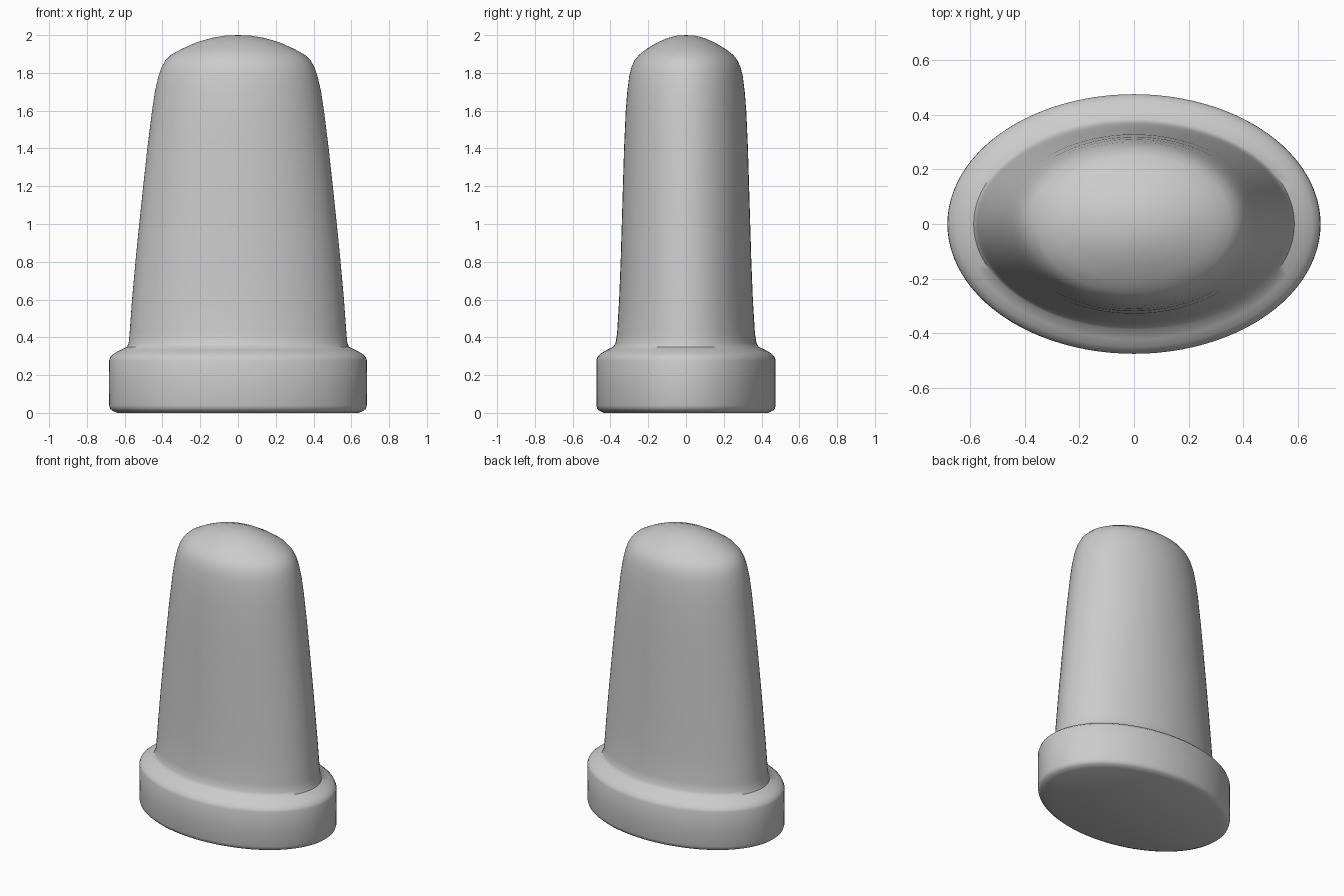
import bpy, bmesh, math

SEGMENTS = 96

# Oval profile from bottom to top: (half width x, half depth y, height z)
PROFILE = [
    (0.640, 0.435, 0.000), (0.665, 0.460, 0.012), (0.677, 0.470, 0.022), (0.682, 0.475, 0.040),
    (0.683, 0.475, 0.160), (0.682, 0.475, 0.280), (0.675, 0.468, 0.298),
    (0.655, 0.450, 0.315), (0.625, 0.422, 0.332), (0.587, 0.385, 0.350),
    (0.579, 0.373, 0.370), (0.574, 0.365, 0.420), (0.561, 0.354, 0.600),
    (0.543, 0.346, 0.800), (0.523, 0.340, 1.000), (0.502, 0.334, 1.200),
    (0.480, 0.328, 1.400), (0.455, 0.319, 1.600), (0.440, 0.311, 1.700),
    (0.422, 0.301, 1.780), (0.405, 0.289, 1.830), (0.385, 0.273, 1.865),
    (0.355, 0.250, 1.895), (0.300, 0.210, 1.926), (0.220, 0.150, 1.962),
    (0.140, 0.095, 1.985), (0.070, 0.048, 1.997),
]


def ring(bm, rx, ry, z):
    angles = [2 * math.pi * i / SEGMENTS for i in range(SEGMENTS)]
    return [bm.verts.new((rx * math.cos(a), ry * math.sin(a), z)) for a in angles]


# Flanged oval base and tapered, domed body as one continuous skin
bm = bmesh.new()
rings = [ring(bm, *p) for p in PROFILE]
for low, high in zip(rings, rings[1:]):
    for i in range(SEGMENTS):
        j = (i + 1) % SEGMENTS
        bm.faces.new((low[i], low[j], high[j], high[i]))

# Flat underside and dome tip
bm.faces.new(rings[0][::-1])
tip = bm.verts.new((0, 0, 2.0))
for i in range(SEGMENTS):
    bm.faces.new((rings[-1][i], rings[-1][(i + 1) % SEGMENTS], tip))

mesh = bpy.data.meshes.new("domed_oval_post")
bm.to_mesh(mesh)
bm.free()
post = bpy.data.objects.new("domed_oval_post", mesh)
bpy.context.collection.objects.link(post)

# Smooth shading with a crisp joint above the flange
bpy.context.view_layer.objects.active = post
post.select_set(True)
bpy.ops.object.shade_smooth_by_angle(angle=math.radians(40))
